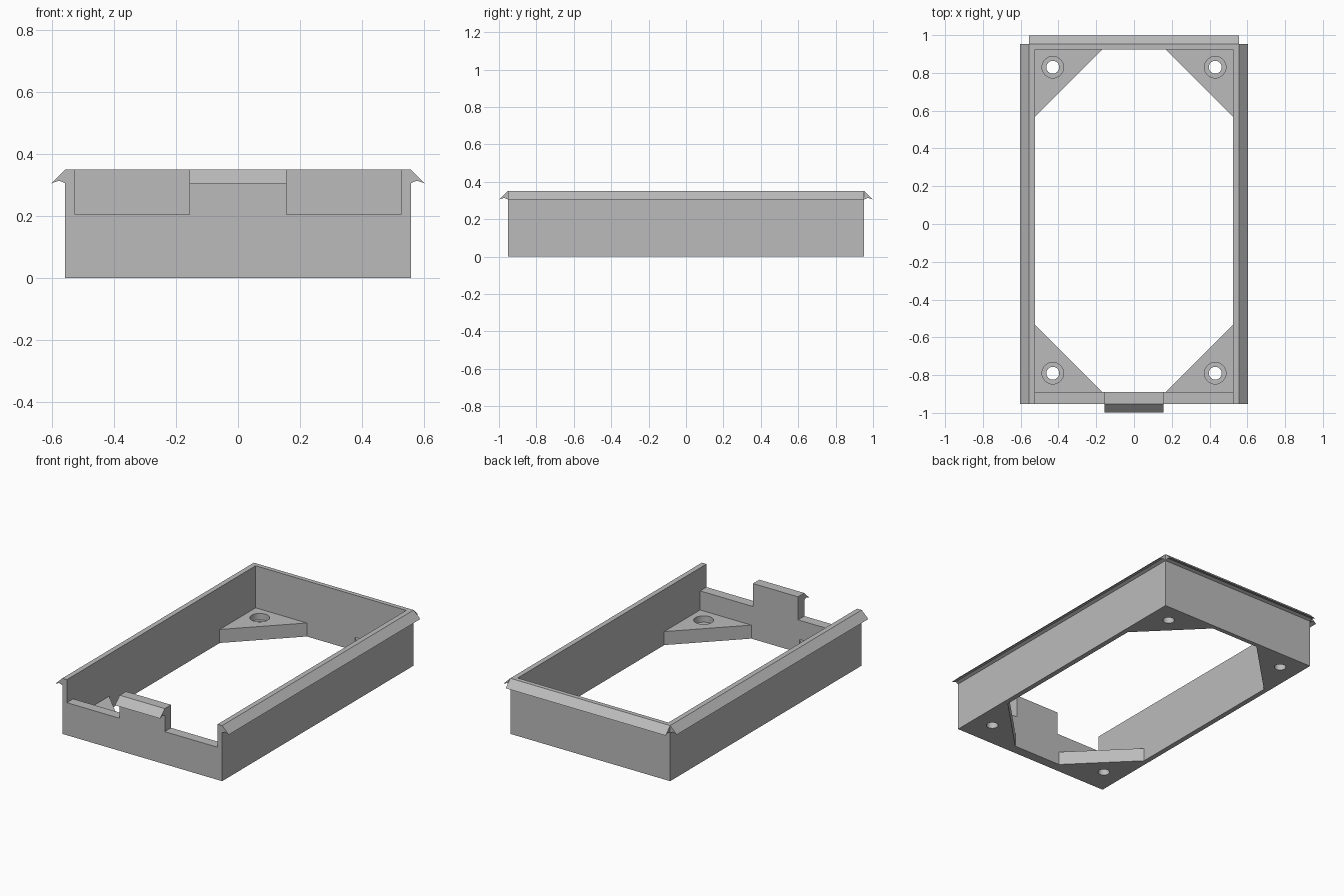
import bpy
import bmesh
from math import cos, sin, tau
from mathutils import Vector

if "Cube" in bpy.data.objects:
    bpy.data.objects.remove(bpy.data.objects["Cube"], do_unlink=True)

grey = bpy.data.materials.new("plain grey")
grey.use_nodes = True
grey.diffuse_color = (0.5, 0.5, 0.5, 1)
grey.node_tree.nodes["Principled BSDF"].inputs["Base Color"].default_value = (0.5, 0.5, 0.5, 1)

# Main sizes
HX, HY, TOP = 0.557, 0.953, 0.35       # outer half sizes and height
IX, BACK, FRONT = 0.525, 0.925, -0.89  # inner wall faces
LEG, FLOOR = 0.357, 0.085              # corner bracket leg and thickness
RIM, TAB = 0.205, 0.157                # lowered front edge, tab half width


def prism(name, points, sweep):
    """Solid made by sweeping a flat polygon along a vector."""
    bm = bmesh.new()
    face = bm.faces.new([bm.verts.new(p) for p in points])
    swept = bmesh.ops.extrude_face_region(bm, geom=[face])["geom"]
    bmesh.ops.translate(bm, vec=sweep, verts=[v for v in swept if isinstance(v, bmesh.types.BMVert)])
    bmesh.ops.recalc_face_normals(bm, faces=bm.faces)
    mesh = bpy.data.meshes.new(name)
    bm.to_mesh(mesh)
    bm.free()
    mesh.materials.append(grey)
    obj = bpy.data.objects.new(name, mesh)
    bpy.context.collection.objects.link(obj)
    return obj


def upright(name, outline, z0, z1):
    return prism(name, [(x, y, z0) for x, y in outline], (0, 0, z1 - z0))


def rect(x0, x1, y0, y1):
    return [(x0, y0), (x1, y0), (x1, y1), (x0, y1)]


def circle(x, y, r, n=32):
    return [(x + r * cos(tau * i / n), y + r * sin(tau * i / n)) for i in range(n)]


def cut(target, cutter):
    cutter.hide_render = True
    mod = target.modifiers.new("cut", "BOOLEAN")
    mod.operation = "DIFFERENCE"
    mod.solver = "EXACT"
    mod.object = cutter
    bpy.context.view_layer.objects.active = target
    bpy.ops.object.modifier_apply(modifier=mod.name)
    bpy.data.objects.remove(cutter, do_unlink=True)


# Frame: a block with a pocket, leaving the floor for the corner brackets
frame = upright("frame", rect(-HX, HX, -HY, HY), 0, TOP)
cut(frame, upright("pocket", rect(-IX, IX, FRONT, BACK), FLOOR, 1))

# Eight-sided opening through the floor leaves four triangular brackets
a = IX - LEG
opening = [(-a, FRONT), (a, FRONT), (IX, FRONT + LEG), (IX, BACK - LEG),
           (a, BACK), (-a, BACK), (-IX, BACK - LEG), (-IX, FRONT + LEG)]
cut(frame, upright("opening", opening, -1, FLOOR + 0.05))

# Lowered front edge either side of the tab, and stepped screw holes
for s in (-1, 1):
    x0, x1 = sorted((s * TAB, s * IX))
    cut(frame, upright("notch", rect(x0, x1, -1.1, FRONT + 0.1), RIM, 1))
    for y in (-0.79, 0.83):
        cut(frame, upright("bore", circle(s * 0.43, y, 0.034), -1, 1))
        cut(frame, upright("counterbore", circle(s * 0.43, y, 0.057), 0.045, 0.15))

# Barbed snap lips: the same section swept along each wall
SECTION = [(0, TOP), (0.046, 0.305), (0.02, 0.314), (0, 0.306)]


def lip(name, out, edge, half):
    out = Vector(out)
    along = Vector((-out.y, out.x, 0))
    points = [out * (edge + d) - along * half + Vector((0, 0, z)) for d, z in SECTION]
    prism(name, points, along * half * 2)


lip("left_lip", (1, 0, 0), HX, HY)
lip("right_lip", (-1, 0, 0), HX, HY)
lip("back_lip", (0, 1, 0), HY, HX)
lip("front_tab_lip", (0, -1, 0), HY, TAB)

# Round holes smooth, everything else sharp
bpy.ops.object.select_all(action="DESELECT")
frame.select_set(True)
bpy.context.view_layer.objects.active = frame
bpy.ops.object.shade_smooth_by_angle(angle=0.5)
